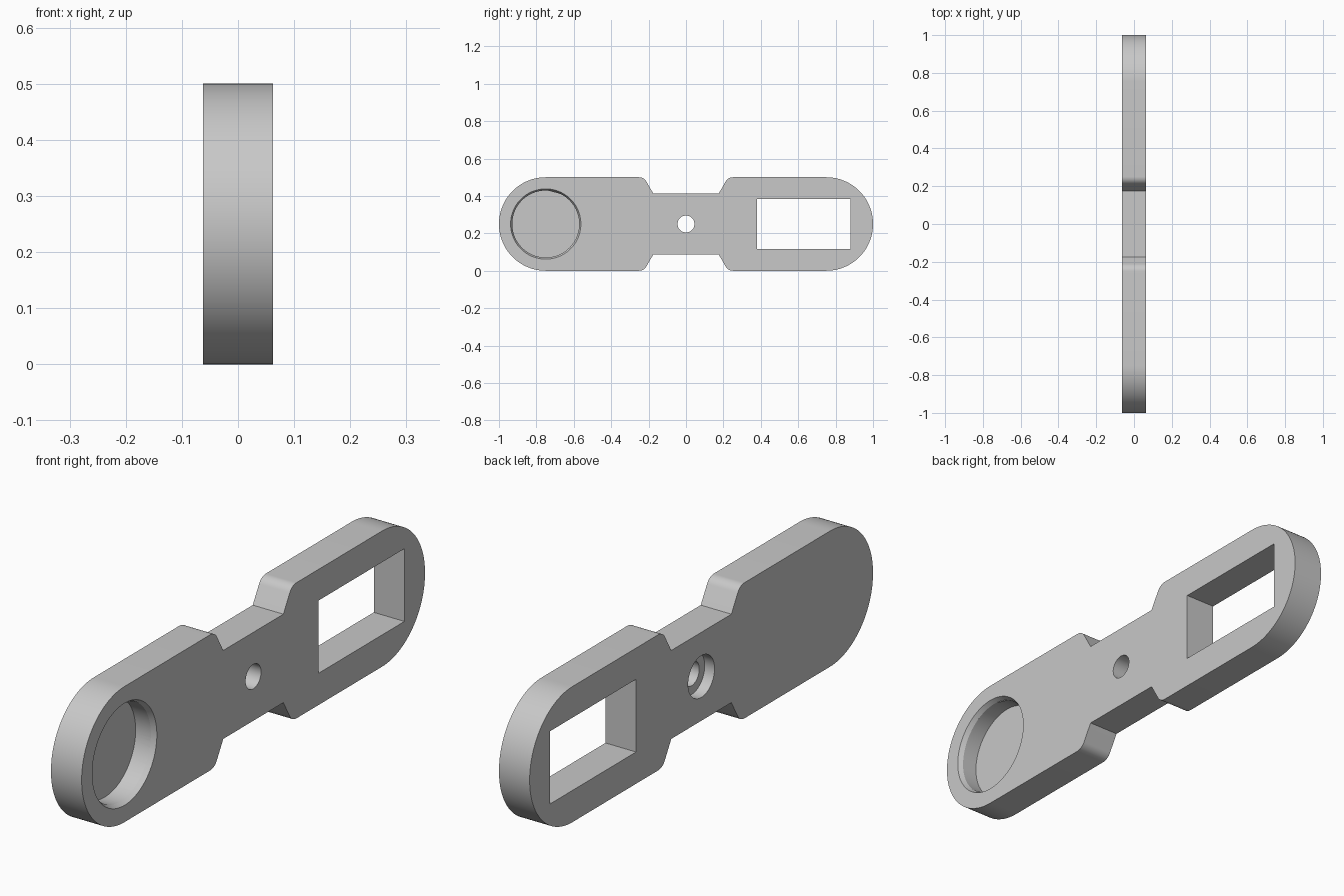
import bpy, bmesh
from math import pi, sin, cos, tan, radians
from mathutils import Matrix, Vector

cube = bpy.data.objects.get("Cube")
if cube:
    bpy.data.objects.remove(cube, do_unlink=True)

HALF = 0.0625      # half thickness
MID = 0.25         # height of the centre line, also the end radius

grey = bpy.data.materials.new("plain grey")
grey.use_nodes = True
grey.diffuse_color = (0.58, 0.58, 0.58, 1)
grey.node_tree.nodes["Principled BSDF"].inputs["Base Color"].default_value = grey.diffuse_color


def add_object(name, bm):
    bmesh.ops.recalc_face_normals(bm, faces=bm.faces)
    mesh = bpy.data.meshes.new(name)
    bm.to_mesh(mesh)
    bm.free()
    obj = bpy.data.objects.new(name, mesh)
    bpy.context.collection.objects.link(obj)
    return obj


def arc(cy, cz, r, start, end, steps):
    angles = [radians(start + (end - start) * i / steps) for i in range(steps + 1)]
    return [(cy + r * cos(a), cz + r * sin(a)) for a in angles]


def cone(name, y, x0, r0, x1, r1, sides=96):
    """Round cutter along x, from radius r0 at x0 to r1 at x1."""
    bm = bmesh.new()
    place = Matrix.Translation(((x0 + x1) / 2, y, MID)) @ Matrix.Rotation(pi / 2, 4, 'Y')
    bmesh.ops.create_cone(bm, cap_ends=True, segments=sides, radius1=r0, radius2=r1,
                          depth=x1 - x0, matrix=place)
    return add_object(name, bm)


def box(name, y0, y1, z0, z1):
    bm = bmesh.new()
    place = Matrix.Translation((0, (y0 + y1) / 2, (z0 + z1) / 2))
    bmesh.ops.create_cube(bm, size=1, matrix=place @ Matrix.Diagonal((1, y1 - y0, z1 - z0, 1)))
    return add_object(name, bm)


# Outline: one quarter, from the waist over the rounded shoulder to the tip
waist_y, waist_h, shoulder_r = 0.175, 0.163, 0.045
corner_y = waist_y + (MID - waist_h) / tan(radians(60))
shoulder_y = corner_y + shoulder_r * tan(radians(30))
quarter = [(waist_y, waist_h)]
quarter += arc(shoulder_y, MID - shoulder_r, shoulder_r, 150, 90, 10)
quarter += arc(0.75, 0, MID, 90, 0, 32)
right_half = quarter + [(y, -z) for y, z in reversed(quarter[:-1])]
outline = right_half + [(-y, -z) for y, z in right_half]

# Plate
bm = bmesh.new()
face = bm.faces.new([bm.verts.new((-HALF, y, z + MID)) for y, z in outline])
side = bmesh.ops.extrude_face_region(bm, geom=[face])
bmesh.ops.translate(bm, vec=Vector((2 * HALF, 0, 0)),
                    verts=[v for v in side["geom"] if isinstance(v, bmesh.types.BMVert)])
plate = add_object("plate", bm)

# Window, pivot hole with counterbore, round pocket with chamfered rim
pocket_y, pocket_r, rim_r, rim_depth = -0.75, 0.179, 0.188, 0.018
cutters = [
    box("window_cutter", 0.38, 0.88, 0.117, 0.385),
    cone("pivot_hole_cutter", 0, -0.2, 0.045, 0.2, 0.045, 48),
    cone("counterbore_cutter", 0, -0.2, 0.077, -HALF + 0.04, 0.077, 64),
    cone("pocket_cutter", pocket_y, HALF - 0.08, pocket_r, 0.2, pocket_r),
    cone("pocket_rim_cutter", pocket_y, HALF - rim_depth, pocket_r,
         HALF + rim_depth, 2 * rim_r - pocket_r),
]
bpy.context.view_layer.objects.active = plate
for cutter in cutters:
    mod = plate.modifiers.new(cutter.name, 'BOOLEAN')
    mod.operation, mod.solver, mod.object = 'DIFFERENCE', 'EXACT', cutter
    bpy.ops.object.modifier_apply(modifier=mod.name)
    bpy.data.objects.remove(cutter, do_unlink=True)

# Finish
plate.data.materials.clear()
plate.data.materials.append(grey)
for poly in plate.data.polygons:
    poly.material_index = 0
bpy.ops.object.select_all(action='DESELECT')
plate.select_set(True)
bpy.ops.object.shade_smooth_by_angle(angle=radians(25))
